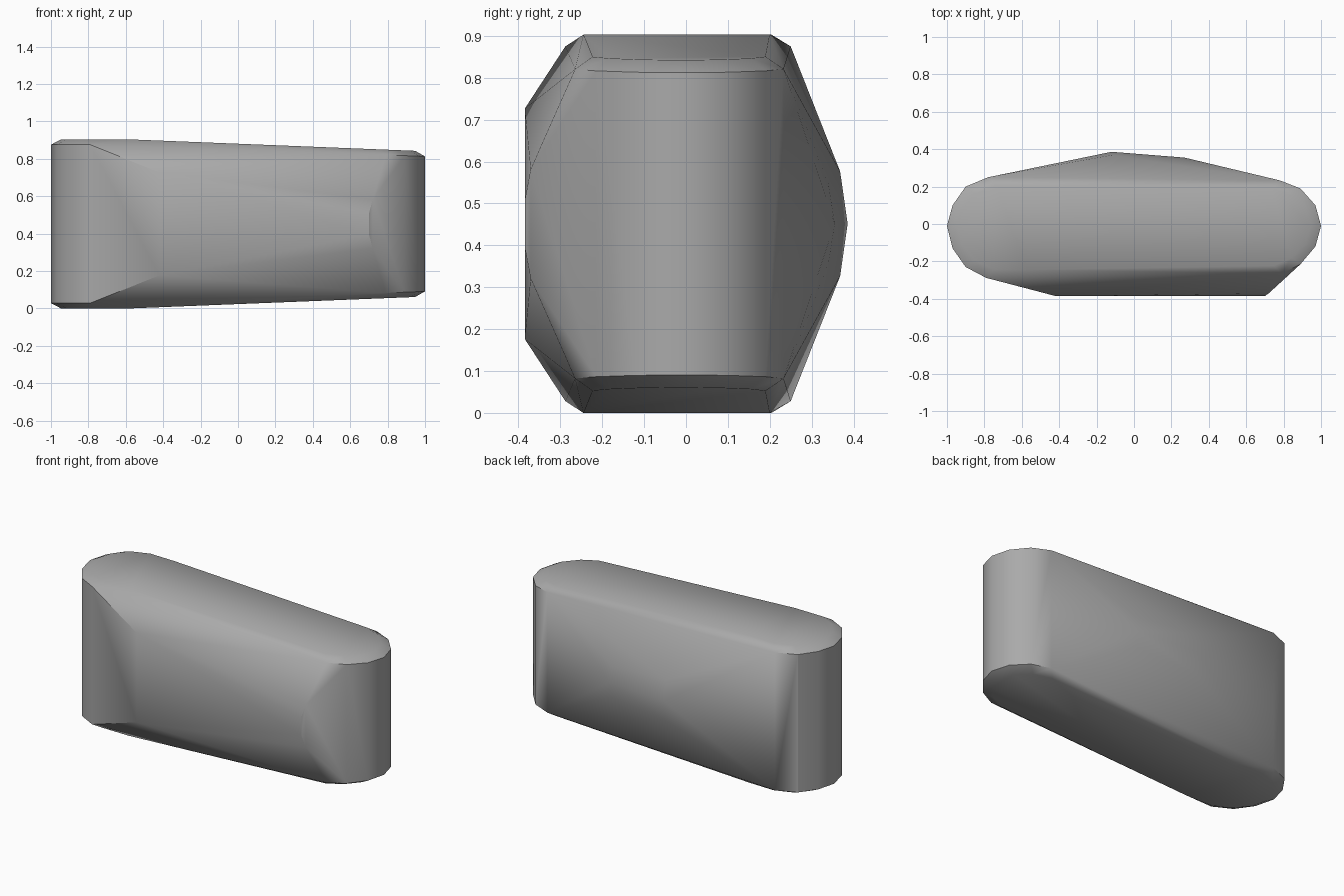
import bpy, bmesh, math

cube = bpy.data.objects.get("Cube")
if cube:
    bpy.data.objects.remove(cube)

grey = bpy.data.materials.new("stone grey")
grey.use_nodes = True
colour = (0.4, 0.4, 0.4, 1)
grey.diffuse_color = colour
grey.node_tree.nodes["Principled BSDF"].inputs["Base Color"].default_value = colour

MID = 0.4515      # height of the mirror plane
points = []


def mirrored(x, y, rise):
    """A point above the middle plane and its twin below."""
    for side in ((1, -1) if rise else (1,)):
        points.append((x, y, MID + side * rise))


# Rounded rim outline, with a bevelled inner ring at top and bottom
rim = [(-1, -.01), (-.97, .1), (-.9, .2), (-.78, .25),
       (.78, .233), (.89, .19), (.97, .1), (1, -.01),
       (.97, -.12), (.89, -.215), (.79, -.265),
       (-.79, -.288), (-.9, -.23), (-.97, -.13)]


def rim_height(x):
    return 0.4515 - 0.04 * max(0, x + .57)


for x, y in rim:
    mirrored(x, y, rim_height(x) - .028)
    mirrored(x * .947, -.02 + (y + .02) * .83, rim_height(x * .947))
for y in (.2, -.245):
    mirrored(-.57, y, rim_height(-.57))

# Flat front bulge, tapering towards the left end
mirrored(-.42, -.385, .275)
mirrored(.7, -.385, .055)
mirrored(.72, -.371, .13)

# Two blunt peaks on the back
for x, y in ((-.12, .386), (.27, .355)):
    mirrored(x, y, 0)
mirrored(-.12, .368, .125)
mirrored(.27, .34, .095)

# Wrap the points in one faceted shell
bm = bmesh.new()
for p in points:
    bm.verts.new(p)
result = bmesh.ops.convex_hull(bm, input=bm.verts[:])
loose = [v for v in bm.verts if not v.link_faces]
bmesh.ops.delete(bm, geom=loose, context='VERTS')
bmesh.ops.dissolve_limit(bm, angle_limit=math.radians(0.5),
                         verts=bm.verts[:], edges=bm.edges[:])
bmesh.ops.recalc_face_normals(bm, faces=bm.faces[:])
mesh = bpy.data.meshes.new("stone_block")
bm.to_mesh(mesh)
bm.free()
mesh.materials.append(grey)
block = bpy.data.objects.new("stone_block", mesh)
bpy.context.collection.objects.link(block)

bpy.ops.object.select_all(action='DESELECT')
block.select_set(True)
bpy.context.view_layer.objects.active = block
bpy.ops.object.shade_smooth_by_angle(angle=math.radians(32))
